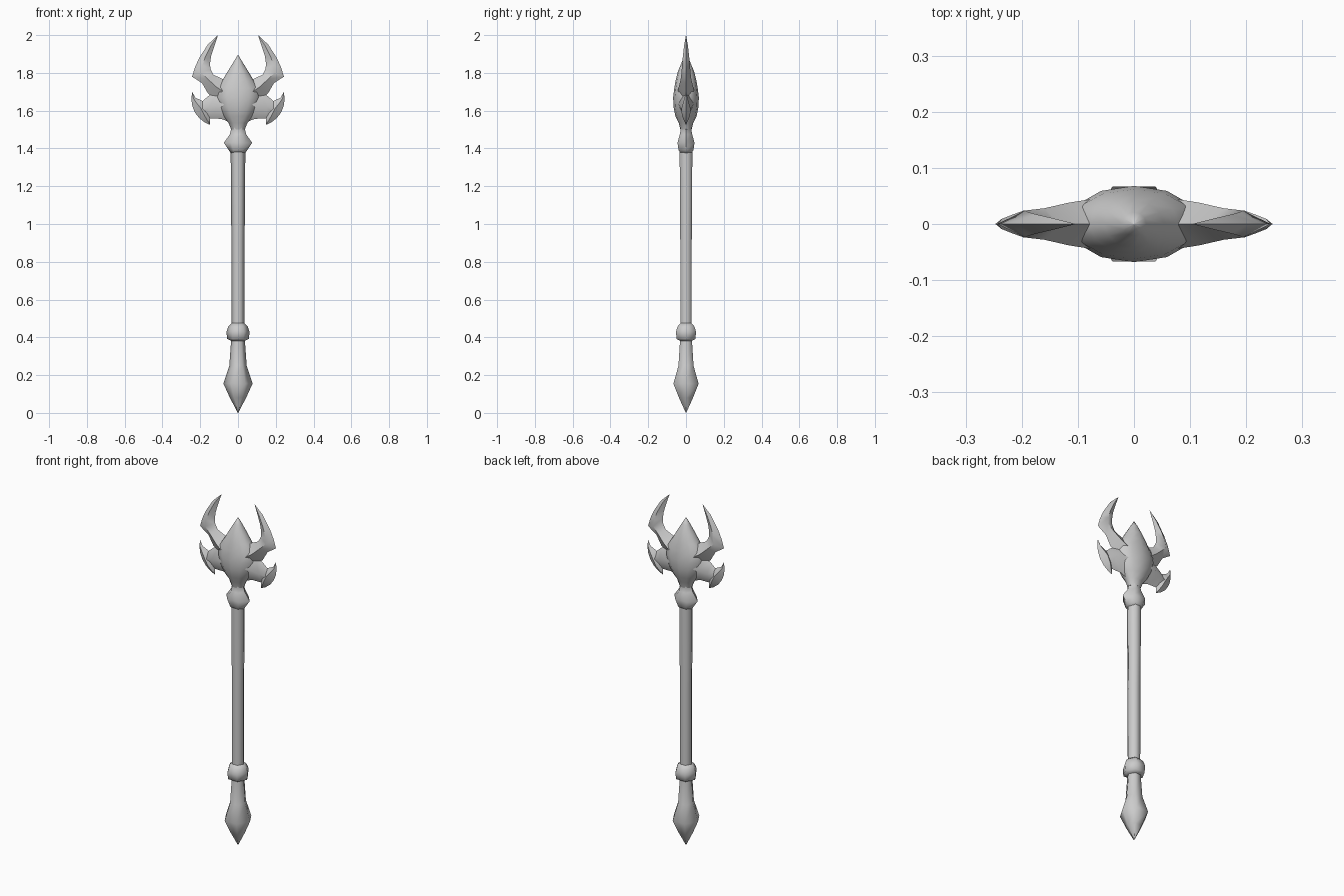
import bpy, bmesh, math
from mathutils import Vector

if "Cube" in bpy.data.objects:
    bpy.data.objects.remove(bpy.data.objects["Cube"])


def finish(name, bm, angle):
    bmesh.ops.remove_doubles(bm, verts=bm.verts, dist=1e-5)
    bmesh.ops.recalc_face_normals(bm, faces=bm.faces)
    me = bpy.data.meshes.new(name)
    bm.to_mesh(me)
    bm.free()
    ob = bpy.data.objects.new(name, me)
    bpy.context.collection.objects.link(ob)
    bpy.ops.object.select_all(action='DESELECT')
    ob.select_set(True)
    bpy.context.view_layer.objects.active = ob
    bpy.ops.object.shade_smooth_by_angle(angle=math.radians(angle))
    return ob


def skin(bm, rings):
    """Bridge successive rings of points and cap both ends."""
    loops = [[bm.verts.new(p) for p in r] for r in rings]
    n = len(loops[0])
    for a, b in zip(loops, loops[1:]):
        for i in range(n):
            j = (i + 1) % n
            bm.faces.new((a[i], a[j], b[j], b[i]))
    bm.faces.new(loops[0])
    bm.faces.new(loops[-1])


def loft(name, profile, sides, angle=65):
    """Stack of elliptical rings given as (z, x radius, y radius)."""
    bm = bmesh.new()
    skin(bm, [[Vector((rx * math.cos(math.tau * i / sides),
                       ry * math.sin(math.tau * i / sides), z))
               for i in range(sides)] for z, rx, ry in profile])
    return finish(name, bm, angle)


def hexes(name, profile):
    return loft(name, [(z, r, r) for z, r in profile], 6)


def blade(name, stations):
    """Diamond-section blade from (edge, other edge, half thickness), mirrored in x."""
    for side, s in (("right", 1), ("left", -1)):
        bm = bmesh.new()
        rings = []
        for (ax, az), (bx, bz), t in stations:
            mx, mz = (ax + bx) / 2, (az + bz) / 2
            rings.append([(s * ax, 0, az), (s * mx, -t, mz),
                          (s * bx, 0, bz), (s * mx, t, mz)])
        skin(bm, rings)
        finish(f"{side}_{name}", bm, 60)


# Pommel spike and grip
hexes("pommel", [(0, .001), (.08, .043), (.155, .077), (.25, .046), (.39, .036)])
# Lower collar
hexes("lower_collar", [(.38, .034), (.392, .058), (.43, .061), (.457, .052), (.475, .034)])
# Shaft
hexes("shaft", [(.38, .034), (.9, .035), (1.40, .039)])
# Upper collar and neck
loft("upper_collar", [(1.375, .038, .033), (1.39, .048, .045), (1.43, .075, .052),
                      (1.475, .043, .038), (1.50, .037, .032), (1.55, .05, .035)], 6)
# Head core with its central spike
loft("head_core", [(1.50, .036, .030), (1.535, .05, .038), (1.57, .078, .056),
                   (1.62, .105, .066), (1.67, .118, .068), (1.72, .112, .062),
                   (1.765, .08, .054), (1.81, .053, .042), (1.86, .022, .021),
                   (1.895, .001, .001)], 12)
# Upper horns
blade("horn", [((.106, 2.0), (.1055, 1.999), .0005),
               ((.16, 1.95), (.126, 1.94), .010),
               ((.205, 1.88), (.142, 1.89), .017),
               ((.228, 1.83), (.148, 1.85), .021),
               ((.243, 1.78), (.146, 1.82), .024),
               ((.19, 1.745), (.13, 1.79), .028),
               ((.158, 1.69), (.075, 1.765), .038),
               ((.06, 1.62), (.02, 1.73), .05)])
# Lower crescent prongs
blade("crescent", [((.243, 1.70), (.2425, 1.699), .0005),
                   ((.247, 1.66), (.225, 1.668), .009),
                   ((.242, 1.625), (.195, 1.655), .016),
                   ((.228, 1.59), (.165, 1.635), .024),
                   ((.205, 1.56), (.15, 1.59), .022),
                   ((.175, 1.537), (.148, 1.555), .010),
                   ((.148, 1.525), (.1475, 1.526), .0005)])
# Webs joining the crescents to the core
blade("web", [((.03, 1.73), (.02, 1.53), .055),
              ((.11, 1.71), (.09, 1.557), .040),
              ((.160, 1.675), (.148, 1.558), .028),
              ((.20, 1.64), (.19, 1.58), .019)])
